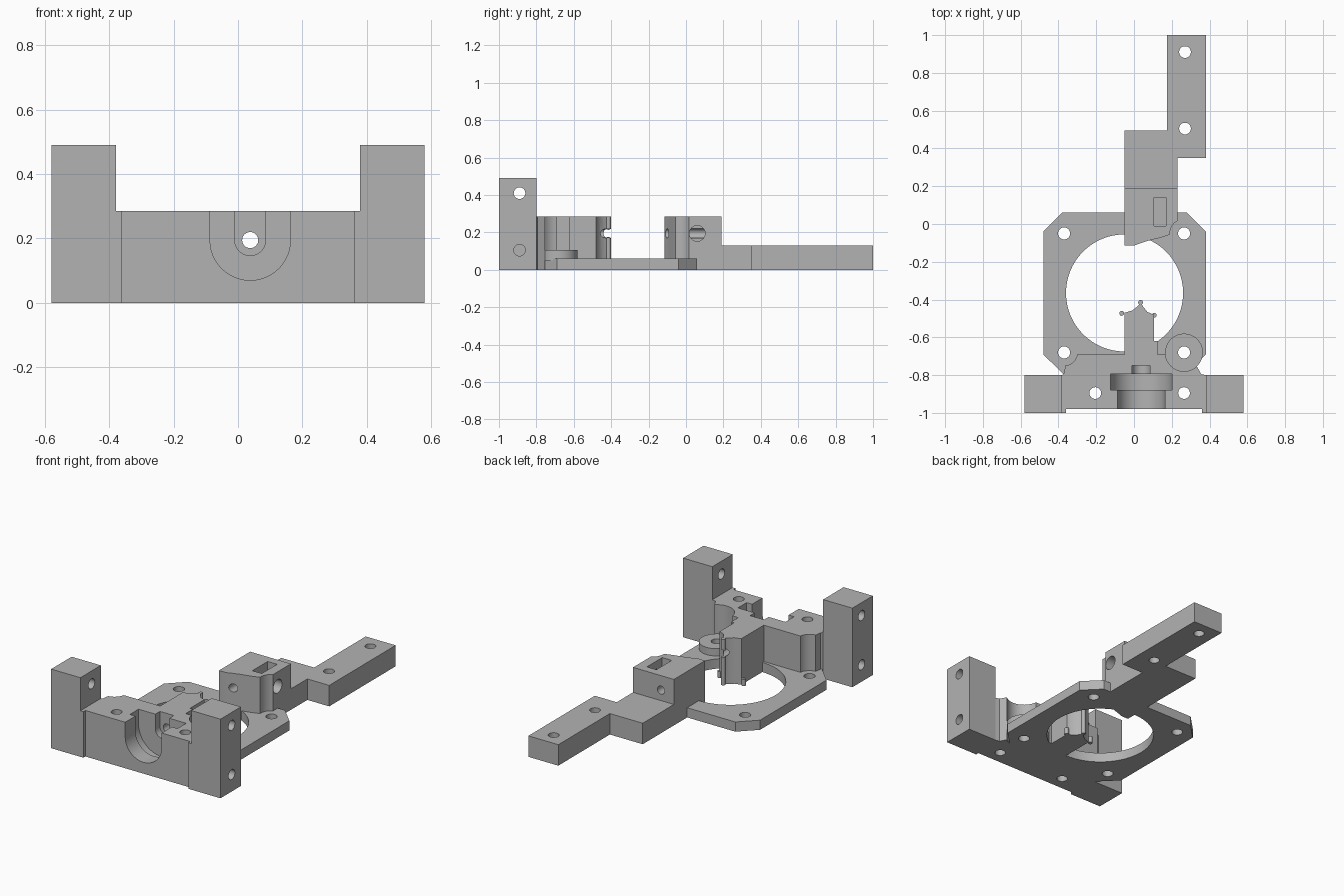
import bpy, bmesh
from math import cos, sin, radians

cube = bpy.data.objects.get("Cube")
if cube:
    bpy.data.objects.remove(cube, do_unlink=True)

grey = bpy.data.materials.new("plain_grey")
grey.use_nodes = True
colour = (0.45, 0.45, 0.45, 1)
grey.diffuse_color = colour
grey.node_tree.nodes["Principled BSDF"].inputs["Base Color"].default_value = colour

AXES = {"x": lambda a, b, h: (h, a, b),
        "y": lambda a, b, h: (a, h, b),
        "z": lambda a, b, h: (a, b, h)}
parts, cutters = [], []


def arc(cx, cy, r, start, end, n=12):
    angles = [radians(start + (end - start) * i / n) for i in range(n + 1)]
    return [(cx + r * cos(t), cy + r * sin(t)) for t in angles]


def circle(cx, cy, r, n=32):
    return arc(cx, cy, r, 0, 360, n)[:-1]


def rect(x0, x1, y0, y1):
    return [(x0, y0), (x1, y0), (x1, y1), (x0, y1)]


def prism(name, outline, low, high, axis="z"):
    """Extrude a flat outline along an axis."""
    bm = bmesh.new()
    to3d = AXES[axis]
    base = bm.faces.new([bm.verts.new(to3d(a, b, low)) for a, b in outline])
    extruded = bmesh.ops.extrude_face_region(bm, geom=[base])["geom"]
    move = to3d(0, 0, high - low)
    bmesh.ops.translate(bm, vec=move, verts=[v for v in extruded if isinstance(v, bmesh.types.BMVert)])
    bmesh.ops.recalc_face_normals(bm, faces=bm.faces)
    mesh = bpy.data.meshes.new(name)
    bm.to_mesh(mesh)
    bm.free()
    obj = bpy.data.objects.new(name, mesh)
    bpy.context.collection.objects.link(obj)
    mesh.materials.append(grey)
    return obj


def part(*args):
    obj = prism(*args)
    parts.append(obj)
    return obj


def cut(targets, outline, low, high, axis="z"):
    tool = prism("cutter", outline, low, high, axis)
    tool.hide_render = True
    cutters.append(tool)
    for target in targets:
        mod = target.modifiers.new("cut", "BOOLEAN")
        mod.operation, mod.solver, mod.object = "DIFFERENCE", "EXACT", tool


# Chamfered base plate with its raised washer
plate = part("base_plate", [(-.375, -.795), (.275, -.795), (.38, -.69), (.38, -.04), (.28, .06),
                            (-.38, .06), (-.48, -.04), (-.48, -.69)], 0, .06)
washer = part("washer_boss", circle(.265, -.68, .1), .05, .105)

# Front block, scooped around the two front screws
block = part("front_block",
             [(-.36, -.98), (.36, -.98), (.36, -1), (.38, -1), (.38, -.8), (.355, -.795)]
             + arc(.265, -.68, .1, 313, 186)
             + [(.125, -.69), (.125, -.62), (.1, -.62), (.1, -.69)]
             + arc(-.37, -.68, .07, -8, -85)
             + [(-.37, -.79), (-.38, -.8), (-.38, -1), (-.36, -1)], 0, .285)

# Side towers
towers = [part(side + "_tower", rect(*xs, -1, -.8), 0, .49)
          for side, xs in (("right", (-.58, -.38)), ("left", (.38, .58)))]

# Guide arm with a scalloped tip and a lower lip
tip = [(.07, -.465), (.05, -.44), (.035, -.415), (.02, -.435), (-.01, -.458)]
guide = part("guide_arm", [(-.05, -.7), (.105, -.7), (.105, -.48)] + tip + [(-.05, -.47)], 0, .285)
for i, (x, y, top) in enumerate([(-.065, -.473, .04), (.035, -.415, .285), (.107, -.483, .04)]):
    part("tip_bead_%d" % i, circle(x, y, .013, 16), 0, top)

# Rear hub with a curved front
hub = part("rear_hub", [(-.05, -.115), (0, -.115), (.03, -.103), (.08, -.087), (.14, -.073)]
           + arc(.265, -.05, .075, 185, 118) + [(.23, .19), (-.05, .19)], 0, .285)

# Stepped rear arm
rear = part("rear_arm", [(-.05, .19), (.23, .19), (.23, .35), (.38, .35), (.38, 1),
                         (.175, 1), (.175, .495), (-.05, .495)], 0, .13)

# Large opening and vertical screw holes
cut([plate], circle(-.05, -.365, .31, 64), -.1, .1)
for x in (-.37, .265):
    for y in (-.05, -.68):
        cut([plate, washer] if (x > 0 and y < -.5) else [plate], circle(x, y, .032), -.1, .2)
for x in (-.205, .265):
    cut([block], circle(x, -.895, .031), -.1, .4)
for y in (.505, .91):
    cut([rear], circle(.27, y, .031), -.1, .3)

# Cross holes in the towers
for z in (.105, .41):
    cut(towers, circle(-.89, z, .031), -.7, .7, "x")

# Open-topped stepped slot in the front block
for r, y0, y1 in ((.125, -1.05, -.87), (.163, -.88, -.795), (.048, -.8, -.75)):
    slot = arc(.038, .195, r, 180, 360, 24) + [(.038 + r, .4), (.038 - r, .4)]
    cut([block], slot, y0, y1, "y")

# Feed channel through block, guide and hub
cut([block, guide, hub, parts[parts.index(guide) + 2]], circle(.038, .195, .025), -.77, .3, "y")

# Nut pocket and side hole in the hub
cut([hub], rect(.105, .17, -.01, .14), .1, .4)
cut([hub], circle(.06, .195, .042), .04, .3, "x")

# Apply the cuts and finish shading
for obj in parts:
    bpy.ops.object.select_all(action="DESELECT")
    bpy.context.view_layer.objects.active = obj
    obj.select_set(True)
    for mod in list(obj.modifiers):
        bpy.ops.object.modifier_apply(modifier=mod.name)
    bpy.ops.object.shade_smooth_by_angle(angle=radians(30))
for tool in cutters:
    bpy.data.objects.remove(tool, do_unlink=True)
